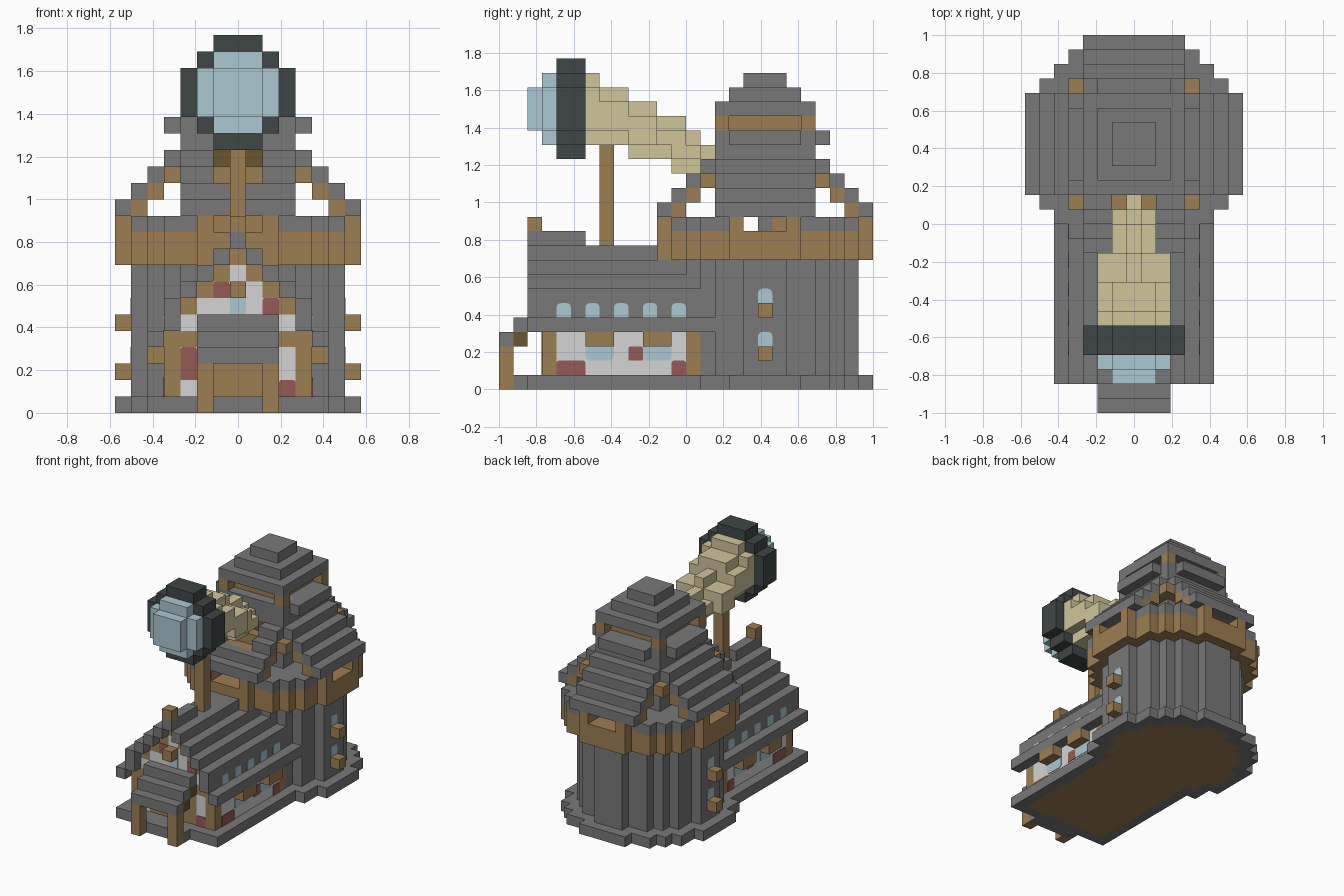
import bpy
import bmesh
from math import cos, sin, pi
from mathutils import Vector

cube = bpy.data.objects.get("Cube")
if cube:
    bpy.data.objects.remove(cube)

U = 1 / 13        # block size
CY = 5            # row of the tower axis


def material(name, *rgb):
    m = bpy.data.materials.new(name)
    m.use_nodes = True
    m.diffuse_color = (*rgb, 1)
    m.node_tree.nodes["Principled BSDF"].inputs["Base Color"].default_value = (*rgb, 1)
    return m


stone = material("grey stone", .19, .19, .19)
wood = material("brown wood", .34, .21, .087)
dark_wood = material("dark wood", .145, .09, .03)
plaster = material("white plaster", .66, .66, .66)
brick = material("red brick", .3, .105, .09)
glass = material("pale blue glass", .41, .58, .64)
brass = material("tan brass", .63, .56, .33)
iron = material("dark iron", .05, .062, .062)

cells, paint = {}, {}


def fill(part, mat, xs, ys, zs, rule=lambda x, y, z: True):
    """Claim blocks for a part; ranges are inclusive."""
    paint[part] = mat
    for x in range(xs[0], xs[1] + 1):
        for y in range(ys[0], ys[1] + 1):
            for z in range(zs[0], zs[1] + 1):
                if rule(x, y, z):
                    cells[x, y, z] = part


def round_layer(part, mat, cap, r, z0, z1):
    fill(part, mat, (-cap, cap), (CY - cap, CY + cap), (z0, z1),
         lambda x, y, z: x * x + (y - CY) ** 2 <= r * r)


def square(part, mat, r, z):
    fill(part, mat, (-r, r), (CY - r, CY + r), (z, z))


# Base slab with a wooden floor let into it
round_layer("base", stone, 7, 7.3, 0, 0)
fill("base", stone, (-5, 5), (-11, 0), (0, 0))
fill("base", stone, (-2, 2), (-12, -12), (0, 0))
round_layer("floor", wood, 6, 6.1, 0, 0)
fill("floor", wood, (-4, 4), (-10, 0), (0, 0))

# Hall walls, timber frame and front gable
fill("hall_walls", plaster, (-4, 4), (-10, 0), (1, 8), lambda x, y, z: abs(x) <= 10 - z)
for s in (-1, 1):
    for y in (-10, 0):
        fill("hall_frame", wood, (4 * s, 4 * s), (y, y), (1, 4))
    fill("hall_frame", wood, (min(3 * s, 4 * s), max(3 * s, 4 * s)), (-10, -10), (4, 4))
    for y in (-7, -3):
        fill("eave_brackets", wood, (5 * s, 5 * s), (y, y + 1), (3, 3))
fill("front_door", wood, (-2, 2), (-10, -10), (1, 3))

# Stepped hall roof, open at the front row so the gable shows
fill("hall_roof", stone, (-4, 4), (-11, 1), (5, 10),
     lambda x, y, z: abs(x) == min(4, 10 - z) or (y > -10 and abs(x) < 10 - z))
fill("hall_roof", stone, (-5, 5), (-11, 1), (4, 4), lambda x, y, z: abs(x) == 5 or y > -10)
fill("gable_trim", wood, (-3, 3), (-10, -10), (6, 9), lambda x, y, z: abs(x) == 9 - z)
for y in range(-7, 2):
    cells.pop((0, y, 10), None)
fill("gable_finials", wood, (0, 0), (-11, -11), (7, 7))
fill("gable_finials", wood, (0, 0), (-11, -11), (11, 11))

# Porch
for i in range(3):
    fill("porch_roof", stone, (-2, 2), (-13 + i, -13 + i), (3 + i, 3 + i))
for i in range(2):
    fill("porch_beams", dark_wood, (-2, 2), (-12 + i, -12 + i), (3 + i, 3 + i))
for x in (-2, 2):
    fill("porch_legs", wood, (x, x), (-13, -13), (0, 2))

# Tower shaft and wooden gallery band
round_layer("tower_wall", stone, 6, 6.1, 1, 8)
round_layer("gallery_band", wood, 7, 7.3, 9, 10)
round_layer("corner_roofs", stone, 6, 7.3, 11, 11)
for s in (-7, 7):
    for z in (2, 5):
        fill("window_sills", wood, (s, s), (CY, CY), (z, z))

# Tower core with a dark opening behind the telescope
for z in range(11, 18):
    square("tower_core", stone, 3, z)
fill("tower_opening", dark_wood, (-1, 1), (CY - 3, CY - 3), (15, 15))
fill("rafter_ring", wood, (-4, 4), (CY - 4, CY + 4), (14, 14),
     lambda x, y, z: max(abs(x), abs(y - CY)) == 4)


def turned(d, t, k):
    """Block d out from the axis and t sideways, on side k of the tower."""
    return [(t, CY - d), (d, CY + t), (-t, CY + d), (-d, CY - t)][k]


def put(part, mat, d, t, k, z):
    paint[part] = mat
    cells[(*turned(d, t, k), z)] = part


# Four lean-to roofs with rafters and open window bays
for k in range(4):
    for t in range(-3, 4):
        for i in range(4):
            if k or i < 2 or abs(t) > 1:
                put("lean_to_roofs", stone, 7 - i, t, k, 12 + i)
            if i < 2:
                put("rafters", wood, 6 - i, t, k, 12 + i)
        if k and abs(t) < 3:
            put("upper_ledge", stone, 4, t, k, 17)
        if abs(t) == 2:
            put("bay_posts", wood, 7, t, k, 11)
        elif abs(t) < 2:
            for d in (4, 5, 6):
                cells.pop((*turned(d, t, k), 11), None)
            if t or k in (0, 2):
                put("bay_back", wood, 3, t, k, 11)

# Gap that runs straight through the gallery from side to side
for x in range(-6, 7):
    cells.pop((x, CY - 1, 11), None)

# Lantern with corner posts, and stepped cap
square("lantern", wood, 2, 18)
for x in (-3, 3):
    for y in (CY - 3, CY + 3):
        fill("lantern_posts", wood, (x, x), (y, y), (18, 18))
for i in range(3):
    square("tower_cap", stone, 3 - i, 19 + i)

# Telescope: stand, tapering tube (row, bottom, top, half width, end half width), rim, lens
fill("telescope_stand", wood, (0, 0), (-6, -6), (10, 16))
slices = [(-7, 17, 21, 2, 1), (-6, 17, 20, 2, 1), (-5, 17, 20, 2, 1),
          (-4, 16, 19, 2, 0), (-3, 16, 19, 2, 0), (-2, 16, 18, 1, 0),
          (-1, 15, 18, 1, 0), (0, 15, 17, 1, 0), (1, 16, 16, 0, 0)]
for y, z0, z1, w, end in slices:
    fill("telescope_tube", brass, (-w, w), (y, y), (z0, z1),
         lambda x, y, z: abs(x) <= end or z0 < z < z1)


def disc(part, mat, r, total, y0, y1):
    fill(part, mat, (-r, r), (y0, y1), (19 - r, 19 + r),
         lambda x, y, z: abs(x) + abs(z - 19) <= total)


disc("telescope_rim", iron, 3, 4, -9, -8)
disc("lens", glass, 2, 3, -10, -9)
disc("lens", glass, 1, 2, -11, -11)


def link(name, bm, mat):
    me = bpy.data.meshes.new(name)
    bm.to_mesh(me)
    bm.free()
    me.materials.append(mat)
    bpy.context.collection.objects.link(bpy.data.objects.new(name, me))


# One mesh per part, keeping only the outer block faces
dirs = [Vector(s * c for c in a) for a in ((1, 0, 0), (0, 1, 0), (0, 0, 1)) for s in (1, -1)]
for part, mat in paint.items():
    bm = bmesh.new()
    for c in (c for c, p in cells.items() if p == part):
        mid = Vector(c) + Vector((0, .5, .5))
        for n in dirs:
            if tuple(int(a + b) for a, b in zip(c, n)) in cells:
                continue
            u = Vector((n.y, n.z, n.x))
            v = n.cross(u)
            bm.faces.new([bm.verts.new((mid + (n + u * a + v * b) / 2) * U)
                          for a, b in ((1, 1), (-1, 1), (-1, -1), (1, -1))])
    bmesh.ops.remove_doubles(bm, verts=bm.verts, dist=1e-4)
    link(part, bm, mat)


def plate(name, mat, face, a, z, long=1, high=1, side=0, top=.3, low=.02):
    """Thin plate with rounded top or low corners, on an x wall (side 1 or -1) or a front wall."""
    pts = []
    for cx, cz, start in ((long, high, 0), (0, high, 1), (0, 0, 2), (long, 0, 3)):
        r = top if cz else low
        ox = cx - r if cx else r
        oz = cz - r if cz else r
        for i in range(4):
            w = (start + i / 3) * pi / 2
            pts.append((a + ox + r * cos(w), z + oz + r * sin(w)))
    bm = bmesh.new()
    out = Vector((side, 0, 0)) if side else Vector((0, -1, 0))
    base = [Vector((side * face, p, q)) if side else Vector((p, face, q)) for p, q in pts]
    f = bm.faces.new([bm.verts.new(p * U) for p in base])
    ext = bmesh.ops.extrude_face_region(bm, geom=[f])
    moved = [g for g in ext["geom"] if isinstance(g, bmesh.types.BMVert)]
    bmesh.ops.translate(bm, verts=moved, vec=out * .004)
    bmesh.ops.recalc_face_normals(bm, faces=bm.faces)
    link(name, bm, mat)


# Windows and brick patches on both long sides
for s in (-1, 1):
    for y in range(-9, 0, 2):
        plate("attic_window", glass, 4.5, y, 5, side=s)
    for y in (-7, -3):
        plate("hall_window", glass, 4.5, y, 2, 2, side=s, top=.02, low=.3)
    for y, z, n in ((-9, 1, 2), (-4, 2, 1), (-1, 1, 1)):
        plate("brick_patch", brick, 4.5, y, z, n, side=s, top=.15)
    for z in (3, 6):
        plate("tower_window", glass, 6.5, CY, z, side=s)

# Front wall patches and gable window
for x, z, h in ((-3, 2, 2), (3, 1, 1), (-1, 7, 1), (2, 6, 1)):
    plate("front_brick_patch", brick, -10, x - .5, z, high=h, top=.15)
plate("gable_window", glass, -10, -.5, 6, top=.02)
